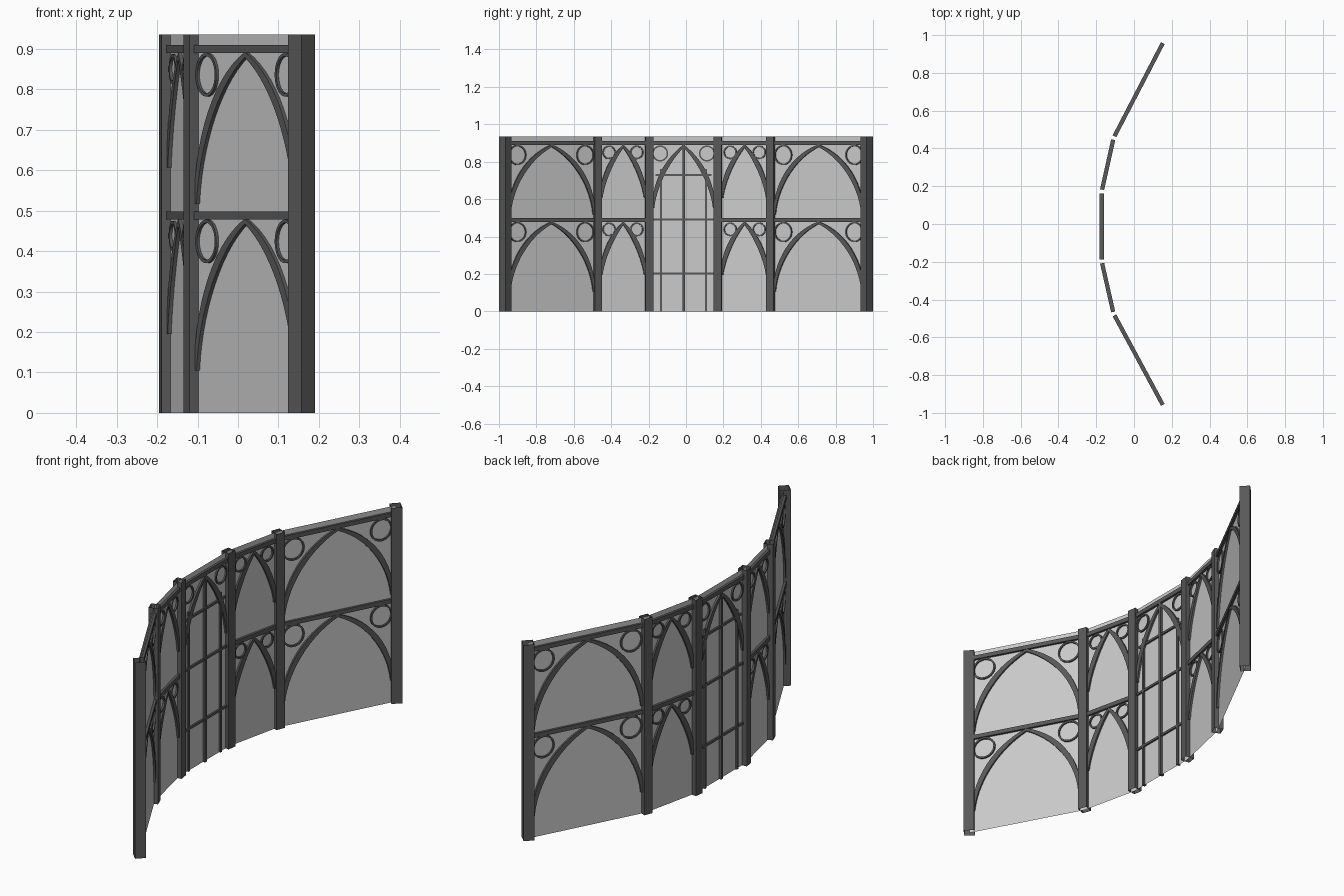
import bpy, bmesh
from math import sin, cos, pi, sqrt, atan2, radians
from mathutils import Matrix, Vector

if "Cube" in bpy.data.objects:
    bpy.data.objects.remove(bpy.data.objects["Cube"])

H = 0.935
dark = bpy.data.materials.new("dark_frame")
dark.diffuse_color = (0.1, 0.1, 0.1, 1)
dark.use_nodes = True
dark.node_tree.nodes["Principled BSDF"].inputs["Base Color"].default_value = dark.diffuse_color


def finish(name, bm, mat, frame=True):
    if frame:
        bmesh.ops.recalc_face_normals(bm, faces=bm.faces)
    me = bpy.data.meshes.new(name)
    bm.to_mesh(me)
    bm.free()
    ob = bpy.data.objects.new(name, me)
    ob.matrix_world = mat
    if frame:
        me.materials.append(dark)
    bpy.context.collection.objects.link(ob)
    return ob


def add_box(bm, x, z, sx, sy, sz):
    bmesh.ops.create_cube(bm, size=1, matrix=Matrix.Translation((x, 0, z)) @ Matrix.Diagonal((sx, sy, sz, 1)))


def add_band(bm, outer, inner, depth, closed=False):
    # solid strip between two matching outlines in the bay plane
    rows = []
    for (ox, oz), (ix, iz) in zip(outer, inner):
        rows.append([bm.verts.new(p) for p in ((ox, -depth / 2, oz), (ox, depth / 2, oz),
                                               (ix, depth / 2, iz), (ix, -depth / 2, iz))])
    n = len(rows)
    for i in range(n if closed else n - 1):
        a, b = rows[i], rows[(i + 1) % n]
        for k in range(4):
            bm.faces.new((a[k], a[(k + 1) % 4], b[(k + 1) % 4], b[k]))
    if not closed:
        bm.faces.new(rows[0])
        bm.faces.new(rows[-1][::-1])


def add_arch(bm, w, h, top, n=14):
    # pointed arch from two circular arcs, slimmer at feet and apex
    R = (w * w + h * h) / (2 * w)
    end = atan2(h, R - w)
    outer, inner = [], []
    for i in range(n + 1):
        f = i / n
        a = end * f
        r = R - (0.012 + 0.014 * sin(pi * f))
        outer.append((w - R + R * cos(a), top - h + R * sin(a)))
        if i == n:
            inner.append((0, top - h + sqrt(r * r - (R - w) ** 2)))
        else:
            inner.append((w - R + r * cos(a), top - h + r * sin(a)))
    full = lambda pts: pts + [(-x, z) for x, z in pts[-2::-1]]
    add_band(bm, full(outer), full(inner), 0.018)


def add_ring(bm, x, z, r, n=28):
    circ = lambda q: [(x + q * cos(2 * pi * i / n), z + q * sin(2 * pi * i / n)) for i in range(n)]
    add_band(bm, circ(r), circ(r - 0.008), 0.014, True)


# post positions: x, y, rotation, side
posts = [(0.157, -0.966, 45, 0.048), (-0.108, -0.475, 21, 0.042), (-0.171, -0.198, 8, 0.042),
         (-0.171, 0.172, -8, 0.042), (-0.108, 0.456, -21, 0.042), (0.157, 0.966, 45, 0.048)]

# hollow posts, open at both ends
for i, (x, y, rot, s) in enumerate(posts):
    bm = bmesh.new()
    add_box(bm, 0, H / 2, s, s, H)
    bm.normal_update()
    bmesh.ops.delete(bm, geom=[f for f in bm.faces if abs(f.normal.z) > 0.5], context='FACES')
    finish(f"post_{i + 1}", bm, Matrix.Translation((x, y, 0)) @ Matrix.Rotation(radians(rot), 4, 'Z'))

# per bay: arch rise, ring inset, ring radius, ring drop below the rail
wide, narrow, middle = (0.375, 0.073, 0.054, 0.054), (0.285, 0.066, 0.037, 0.04), (0.34, 0.06, 0.043, 0.046)
for i, (rise, inset, rad, drop) in enumerate((wide, narrow, middle, narrow, wide)):
    p, q = Vector(posts[i][:2]), Vector(posts[i + 1][:2])
    d, mid = q - p, (p + q) / 2
    L = d.length
    mat = Matrix.Translation((mid.x, mid.y, 0)) @ Matrix.Rotation(atan2(d.y, d.x), 4, 'Z')

    # glass pane
    bm = bmesh.new()
    bm.faces.new([bm.verts.new(v) for v in ((-L / 2, 0, 0), (L / 2, 0, 0), (L / 2, 0, H), (-L / 2, 0, H))])
    finish(f"glass_{i + 1}", bm, mat, False)

    # rails, arches and corner rings
    rails, tracery = bmesh.new(), bmesh.new()
    for z in ((0.9,) if i == 2 else (0.9, 0.488)):
        add_box(rails, 0, z, L - 0.02, 0.022, 0.02)
        add_arch(tracery, L / 2 - 0.016, rise, z - 0.008)
        for s in (-1, 1):
            add_ring(tracery, s * (L / 2 - inset), z - 0.01 - drop, rad)
    finish(f"rails_{i + 1}", rails, mat)
    finish(f"tracery_{i + 1}", tracery, mat)

    # glazing bars of the middle window
    if i == 2:
        bm = bmesh.new()
        add_box(bm, 0, 0.445, 0.014, 0.022, 0.89)
        for s in (-1, 1):
            add_box(bm, s * 0.12, 0.38, 0.011, 0.016, 0.76)
        for z, w in ((0.203, L - 0.04), (0.49, L - 0.04), (0.728, L - 0.07)):
            add_box(bm, 0, z, w, 0.016, 0.011)
        finish("glazing_bars", bm, mat)
